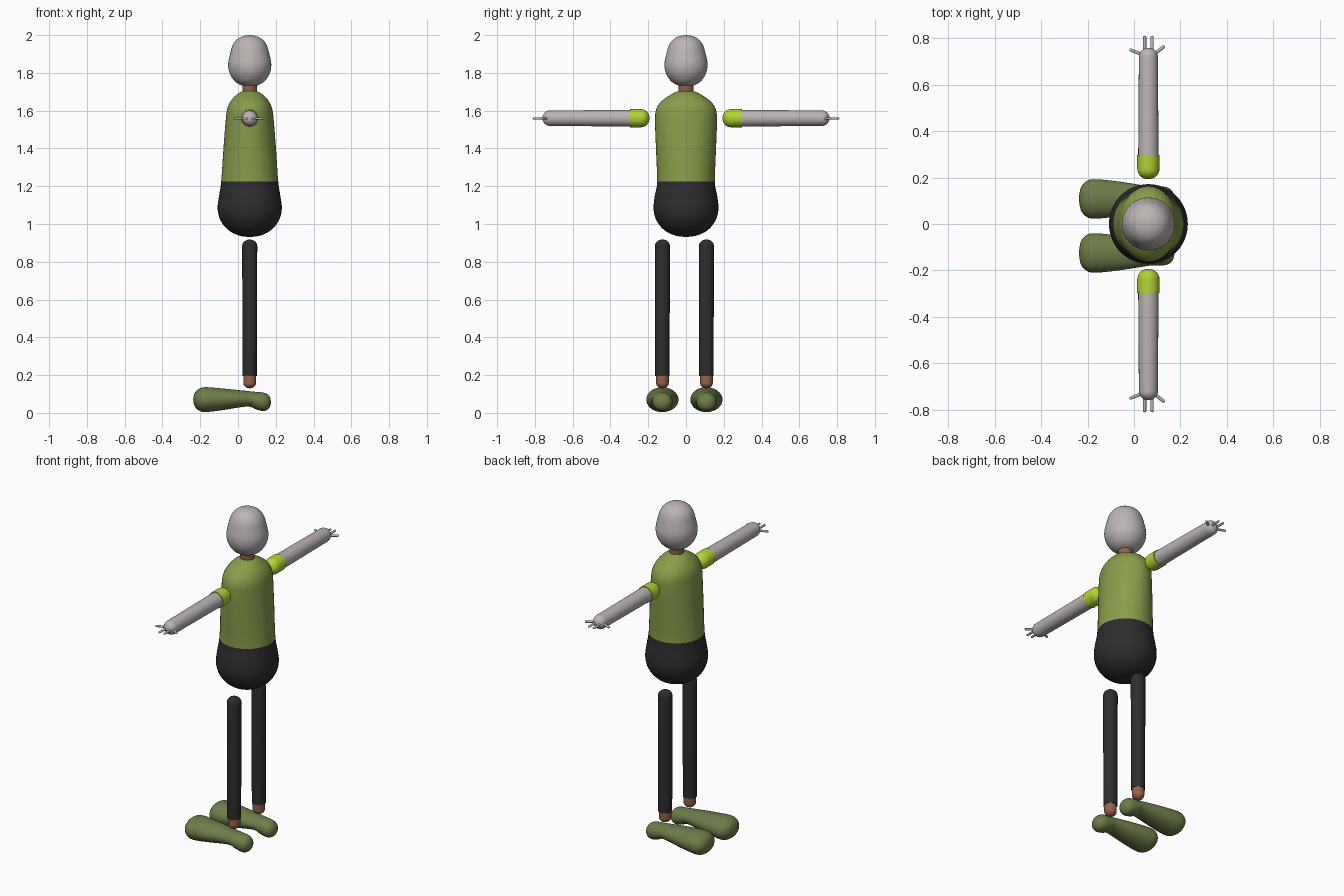
import bpy, bmesh, math
from mathutils import Vector

if "Cube" in bpy.data.objects:
    bpy.data.objects.remove(bpy.data.objects["Cube"])

CX = 0.062  # body axis; the toes point towards -x


def mat(name, r, g, b):
    m = bpy.data.materials.new(name)
    m.diffuse_color = (r, g, b, 1)
    m.use_nodes = True
    m.node_tree.nodes["Principled BSDF"].inputs["Base Color"].default_value = m.diffuse_color
    return m


GREY = mat("light_grey", 0.50, 0.46, 0.455)
OLIVE = mat("olive_shirt", 0.25, 0.34, 0.07)
SHOE = mat("dark_olive_shoe", 0.155, 0.205, 0.065)
LIME = mat("lime_sleeve", 0.44, 0.66, 0.035)
BLACK = mat("charcoal", 0.026, 0.026, 0.026)
BROWN = mat("brown_skin", 0.31, 0.125, 0.067)


def spline(pts, n):
    """Catmull-Rom through rings (pos, ra, rb, offset); poles are mirrored for smooth tips."""
    P = [Vector(p) for p in pts]

    def beyond(end, near):
        if end[1] == 0:
            return Vector((near[0], -near[1], -near[2], near[3]))
        return 2 * end - near
    Q = [beyond(P[0], P[1])] + P + [beyond(P[-1], P[-2])]
    out = []
    for i in range(1, len(Q) - 2):
        a, b, c, d = Q[i - 1:i + 3]
        for k in range(n):
            t = k / n
            out.append(0.5 * (2 * b + (c - a) * t + (2 * a - 5 * b + 4 * c - d) * t * t
                              + (3 * b - a - 3 * c + d) * t ** 3))
    return out + [P[-1]]


def loft(name, rings, place, mats, rule=None, seg=40):
    """Skin elliptical rings; place(u, v, pos) maps section coordinates to space."""
    bm = bmesh.new()
    loops = []
    for p, ra, rb, off in rings:
        if ra < 1e-6:
            loops.append([bm.verts.new(place(0, off, p))])
        else:
            loops.append([bm.verts.new(place(ra * math.cos(2 * math.pi * i / seg),
                                             off + rb * math.sin(2 * math.pi * i / seg), p))
                          for i in range(seg)])
    for A, B in zip(loops, loops[1:]):
        for i in range(seg):
            j = (i + 1) % seg
            if len(A) == 1:
                bm.faces.new((A[0], B[i], B[j]))
            elif len(B) == 1:
                bm.faces.new((A[i], B[0], A[j]))
            else:
                bm.faces.new((A[i], B[i], B[j], A[j]))
    for L in (loops[0], loops[-1]):
        if len(L) > 1:
            bm.faces.new(L)
    bmesh.ops.recalc_face_normals(bm, faces=bm.faces)
    if rule:
        for f in bm.faces:
            f.material_index = rule(f.calc_center_median())
    me = bpy.data.meshes.new(name)
    bm.to_mesh(me)
    bm.free()
    for m in mats:
        me.materials.append(m)
    ob = bpy.data.objects.new(name, me)
    bpy.context.collection.objects.link(ob)
    bpy.context.view_layer.objects.active = ob
    ob.select_set(True)
    bpy.ops.object.shade_smooth_by_angle(angle=math.radians(45))
    ob.select_set(False)
    return ob


def dome(tip, r, h, n=8):
    """Rings from a rounded tip to full radius; negative h grows downwards."""
    return [(tip + h * (1 - math.cos(a)), r * math.sin(a), r * math.sin(a), 0)
            for a in (k * math.pi / 2 / n for k in range(n + 1))]


def upright(cx, cy):
    return lambda u, v, p: (cx + u, cy + v, p)


# Head
head = [(2.0, 0), (1.993, .04), (1.975, .07), (1.945, .091), (1.90, .104), (1.85, .114),
        (1.81, .110), (1.778, .096), (1.75, .072), (1.733, .038), (1.729, 0)]
loft("head", spline([(z, r, r, 0) for z, r in head], 4), upright(CX, 0), [GREY])

# Neck
loft("neck", [(z, r, r, 0) for z, r in ((1.66, .039), (1.73, .039), (1.765, .043))],
     upright(CX, 0), [BROWN])

# Torso and hips in one body, coloured by height
body = [(1.708, 0, 0), (1.702, .04, .045), (1.682, .073, .085), (1.65, .101, .130),
        (1.61, .119, .157), (1.55, .127, .164), (1.40, .139, .159), (1.225, .151, .153),
        (1.15, .162, .165), (1.08, .170, .172), (1.02, .155, .157), (.97, .116, .118),
        (.94, .06, .061), (.932, 0, 0)]
loft("torso_and_hips", spline([(z, a, b, 0) for z, a, b in body], 4), upright(CX, 0),
     [OLIVE, BLACK], lambda c: 0 if c.z > 1.225 else 1, 48)

foot = [(-.237, 0, 0, .07), (-.230, .046, .033, .07), (-.210, .073, .055, .07),
        (-.175, .085, .066, .070), (-.08, .077, .057, .072), (.02, .062, .044, .075),
        (.065, .055, .041, .073), (.10, .054, .047, .064), (.14, .051, .048, .058),
        (.165, .034, .032, .057), (.174, 0, 0, .056)]

for s, side, ly in ((-1, "left", -.125), (1, "right", .108)):
    # Sleeve and arm
    def along(u, v, p, s=s):
        return (CX + u, s * p, 1.56 + v)
    loft(side + "_sleeve", dome(.193, .048, .045) + [(.297, .048, .048, 0)], along, [LIME])
    loft(side + "_arm", [(.28, .044, .044, 0)] + dome(.760, .041, -.04)[::-1], along, [GREY])

    # Fingers: two straight, two splayed
    for i, (a, b) in enumerate((((-.016, .74), (-.016, .812)), ((.016, .74), (.016, .812)),
                                ((-.02, .728), (-.082, .753)), ((.02, .728), (.070, .768)))):
        A, B = Vector(a), Vector(b)
        d = (B - A).normalized()
        n = Vector((-d.y, d.x))
        L = (B - A).length

        def finger(u, v, p, A=A, d=d, n=n, s=s):
            q = A + d * p + n * u
            return (CX + q.x, s * q.y, 1.558 + v)
        loft(f"{side}_finger_{i + 1}", [(0, .007, .006, 0)] +
             [(p, r, r * .85, 0) for p, r, _, _ in dome(L, .007, -.007, 4)[::-1]],
             finger, [GREY], None, 12)

    # Trouser leg, ankle and shoe
    loft(side + "_leg", dome(.918, .040, -.035) + [(.195, .038, .038, 0)],
         upright(CX, ly), [BLACK])
    loft(side + "_ankle", dome(.130, .034, .03) + [(.21, .034, .034, 0)],
         upright(CX, ly), [BROWN])
    loft(side + "_shoe", spline(foot, 4), lambda u, v, p, ly=ly: (p, ly + u, v), [SHOE])
